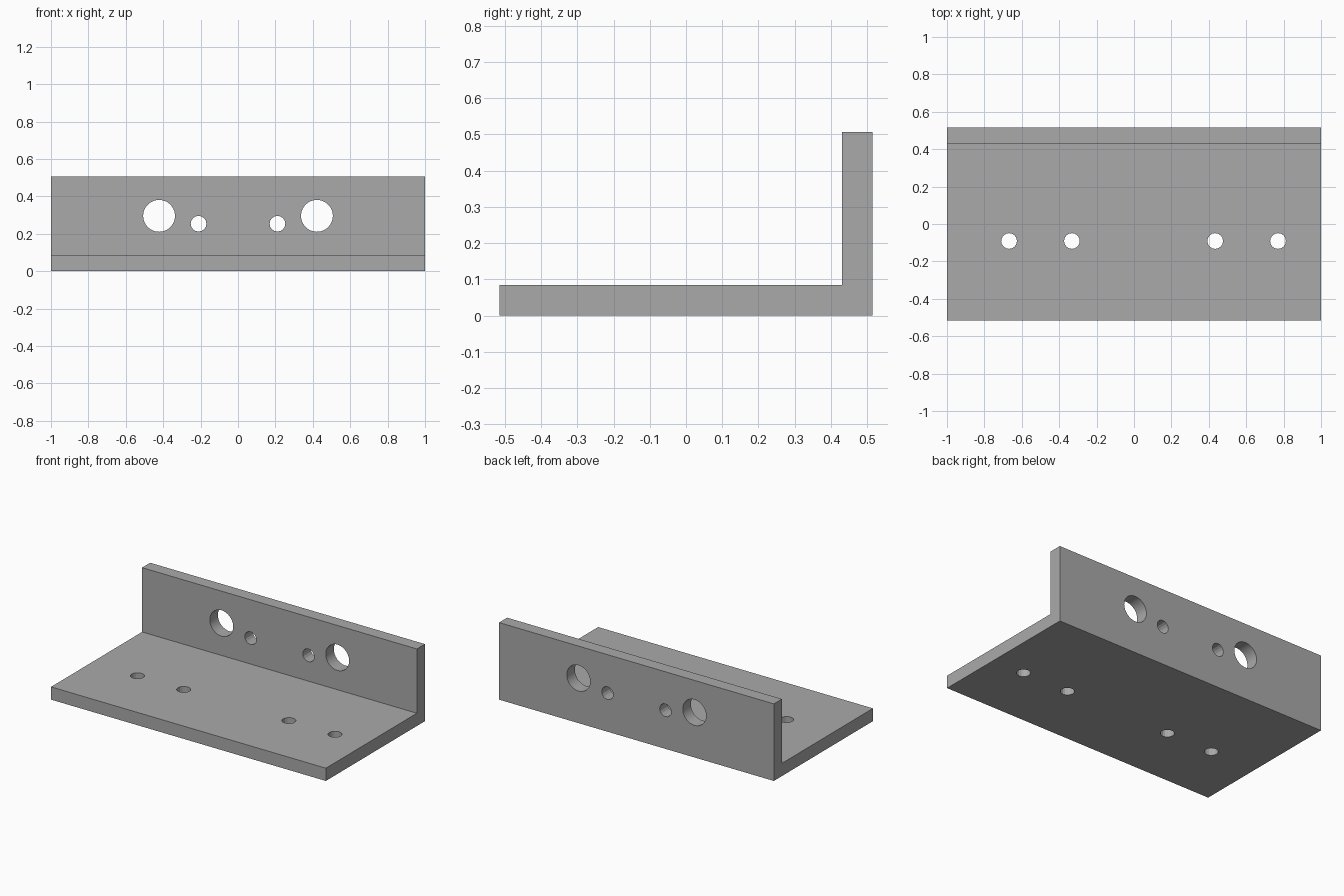
import bpy, bmesh
from math import radians
from mathutils import Matrix, Vector

cube = bpy.data.objects.get("Cube")
if cube:
    bpy.data.objects.remove(cube, do_unlink=True)

WIDTH, HALF_DEPTH, HEIGHT, THICK = 2.0, 0.515, 0.507, 0.084

grey = bpy.data.materials.new("plain grey")
grey.use_nodes = True
grey.diffuse_color = (0.4, 0.4, 0.4, 1)
grey.node_tree.nodes["Principled BSDF"].inputs["Base Color"].default_value = grey.diffuse_color


def add_object(name, bm):
    mesh = bpy.data.meshes.new(name)
    bmesh.ops.recalc_face_normals(bm, faces=bm.faces)
    bm.to_mesh(mesh)
    bm.free()
    mesh.materials.append(grey)
    obj = bpy.data.objects.new(name, mesh)
    bpy.context.collection.objects.link(obj)
    return obj


# L-shaped profile extruded along the width
inner = HALF_DEPTH - THICK
profile = [(-HALF_DEPTH, 0), (HALF_DEPTH, 0), (HALF_DEPTH, HEIGHT),
           (inner, HEIGHT), (inner, THICK), (-HALF_DEPTH, THICK)]
bm = bmesh.new()
face = bm.faces.new([bm.verts.new((-WIDTH / 2, y, z)) for y, z in profile])
result = bmesh.ops.extrude_face_region(bm, geom=[face])
moved = [v for v in result["geom"] if isinstance(v, bmesh.types.BMVert)]
bmesh.ops.translate(bm, verts=moved, vec=(WIDTH, 0, 0))
bracket = add_object("angle_bracket", bm)

# Drill cylinders for all holes
bm = bmesh.new()


def drill(center, radius, sides, upright):
    turn = Matrix() if upright else Matrix.Rotation(radians(90), 4, "X")
    bmesh.ops.create_cone(bm, cap_ends=True, segments=sides, radius1=radius,
                          radius2=radius, depth=THICK * 2,
                          matrix=Matrix.Translation(Vector(center)) @ turn)


# Base plate holes
for x in (-0.668, -0.332, 0.434, 0.77):
    drill((x, -0.091, THICK / 2), 0.042, 16, True)

# Mirrored wall holes
wall_y = HALF_DEPTH - THICK / 2
for side in (-1, 1):
    drill((side * 0.422, wall_y, 0.296), 0.085, 48, False)
    drill((side * 0.211, wall_y, 0.254), 0.042, 16, False)
cutter = add_object("hole_cutter", bm)
cutter.hide_render = True

# Cut the holes and remove the cutter
cut = bracket.modifiers.new("holes", "BOOLEAN")
cut.operation = "DIFFERENCE"
cut.solver = "EXACT"
cut.object = cutter
bpy.context.view_layer.objects.active = bracket
bracket.select_set(True)
bpy.ops.object.modifier_apply(modifier=cut.name)
bpy.data.objects.remove(cutter, do_unlink=True)
bpy.ops.object.shade_smooth_by_angle(angle=radians(15))
